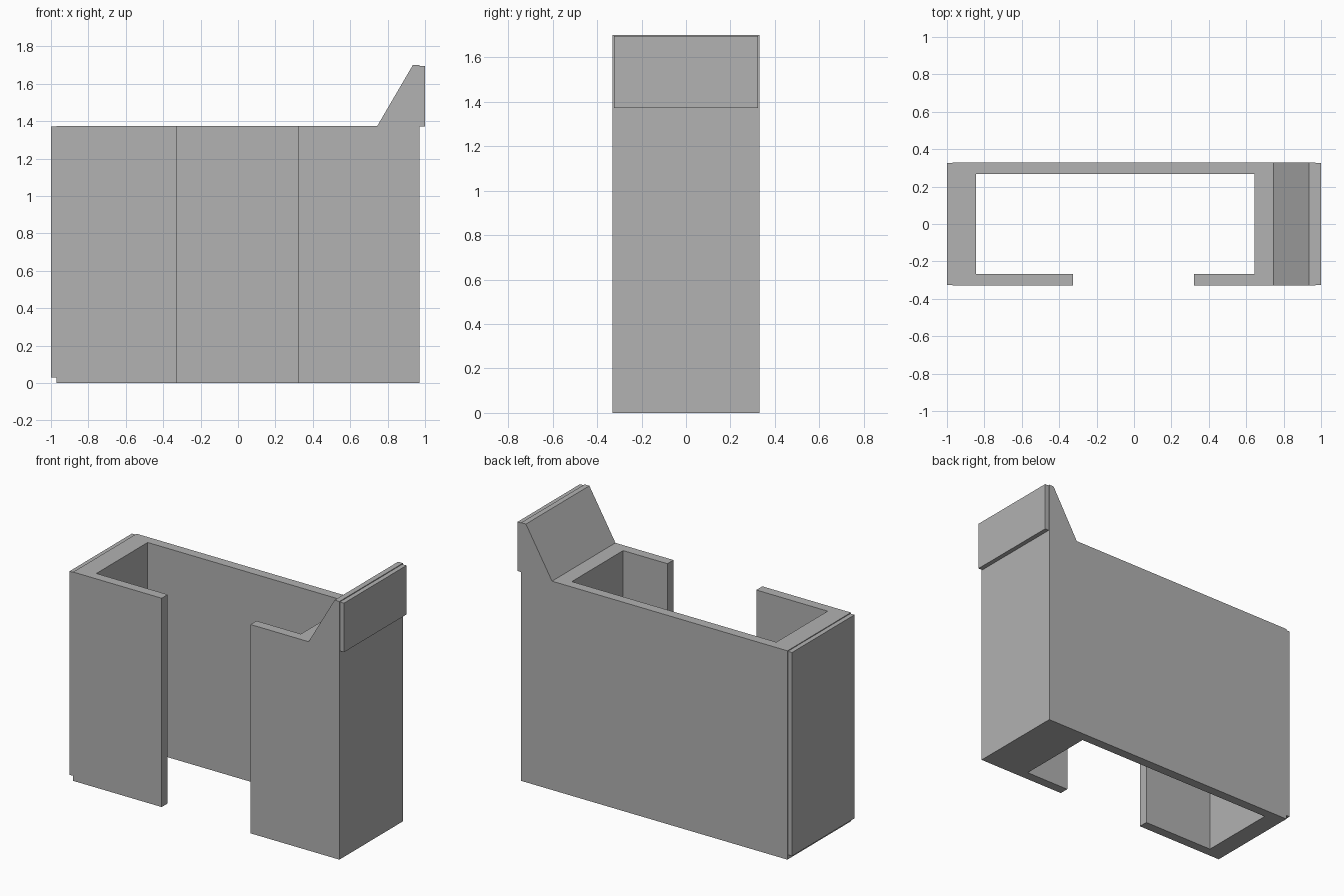
import bpy
import bmesh
from mathutils import Vector

if "Cube" in bpy.data.objects:
    bpy.data.objects.remove(bpy.data.objects["Cube"])

# One plain grey for every part
GREY = (0.445, 0.445, 0.445, 1.0)
grey = bpy.data.materials.new("grey")
grey.use_nodes = True
grey.diffuse_color = GREY
grey.node_tree.nodes["Principled BSDF"].inputs["Base Color"].default_value = GREY


def prism(name, outline, travel):
    """Extrude a flat outline along a vector into a closed solid."""
    bm = bmesh.new()
    face = bm.faces.new([bm.verts.new(p) for p in outline])
    new = bmesh.ops.extrude_face_region(bm, geom=[face], use_keep_orig=True)["geom"]
    moved = [g for g in new if isinstance(g, bmesh.types.BMVert)]
    bmesh.ops.translate(bm, verts=moved, vec=Vector(travel))
    bmesh.ops.recalc_face_normals(bm, faces=bm.faces)
    mesh = bpy.data.meshes.new(name)
    bm.to_mesh(mesh)
    bm.free()
    mesh.materials.append(grey)
    obj = bpy.data.objects.new(name, mesh)
    bpy.context.collection.objects.link(obj)
    return obj


def box(name, x, y, z):
    outline = [(x[0], y[0], z[0]), (x[1], y[0], z[0]), (x[1], y[1], z[0]), (x[0], y[1], z[0])]
    return prism(name, outline, (0, 0, z[1] - z[0]))


HALF_X, HALF_Y, WALL_TOP, PEAK = 0.97, 0.33, 1.375, 1.70

# Walls with the sloping parapet at one end
side_profile = [(-HALF_X, 0), (HALF_X, 0), (HALF_X, PEAK), (0.935, PEAK),
                (0.745, WALL_TOP), (-HALF_X, WALL_TOP)]
walls = prism("walls_and_parapet", [(x, -HALF_Y, z) for x, z in side_profile],
              (0, 2 * HALF_Y, 0))

# Hollow room and the full-height front opening
room_plan = [(-0.845, -0.267), (-0.325, -0.267), (-0.325, -0.5), (0.322, -0.5),
             (0.322, -0.267), (0.645, -0.267), (0.645, 0.267), (-0.845, 0.267)]
cutter = prism("room_cutter", [(x, y, -0.2) for x, y in room_plan], (0, 0, 2))
cutter.hide_render = True
cut = walls.modifiers.new("room", "BOOLEAN")
cut.operation = "DIFFERENCE"
cut.solver = "EXACT"
cut.object = cutter
bpy.context.view_layer.objects.active = walls
bpy.ops.object.modifier_apply(modifier=cut.name)
bpy.data.objects.remove(cutter)

# Slightly inset panels on the two ends
PANEL_Y = (-0.325, 0.325)
box("right_end_panel", (-1, -HALF_X), PANEL_Y, (0.03, 1.37))
box("left_sign_panel", (HALF_X, 1), PANEL_Y, (1.372, 1.695))
